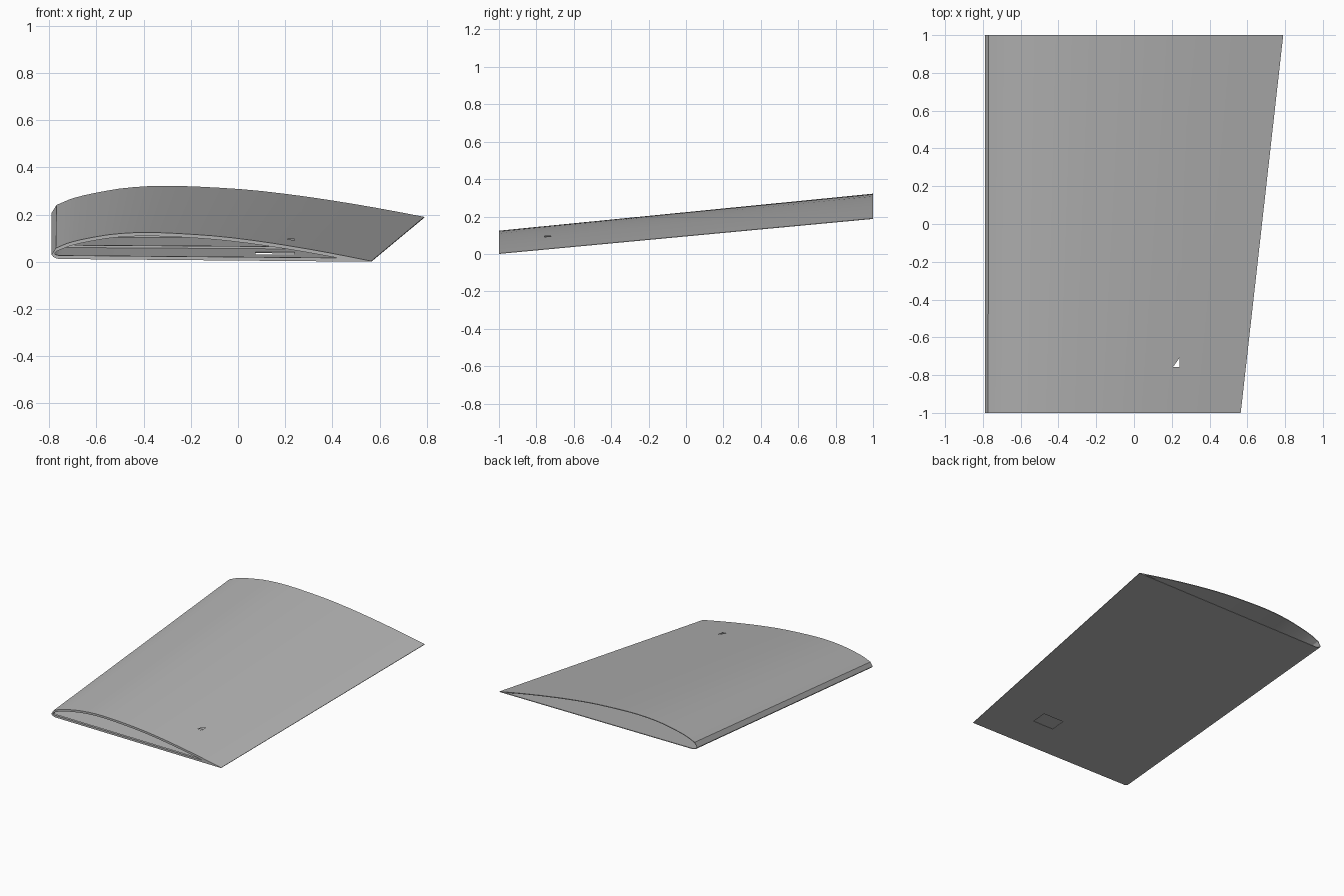
import bpy, bmesh, math

if "Cube" in bpy.data.objects:
    bpy.data.objects.remove(bpy.data.objects["Cube"])

grey = bpy.data.materials.new("plain_grey")
grey.diffuse_color = (0.45, 0.45, 0.45, 1)
grey.use_nodes = True
grey.node_tree.nodes["Principled BSDF"].inputs["Base Color"].default_value = grey.diffuse_color

# Aerofoil outline as fractions of the chord
UPPER = [(0.013, 0.034), (0.057, 0.052), (0.12, 0.067), (0.2, 0.080), (0.31, 0.0855),
         (0.5, 0.077), (0.626, 0.064), (0.753, 0.046), (0.88, 0.0247), (1, 0.002)]
LOWER = [(0, 0.013), (0.006, 0.005), (0.02, 0), (1, 0)]


def slope(pts, i):
    a, b = pts[max(i - 1, 0)], pts[min(i + 1, len(pts) - 1)]
    return (b[1] - a[1]) / (b[0] - a[0])


def upper(f):
    if f <= 0.013:
        return 0.013 + f / 0.013 * 0.021
    i = max(k for k in range(len(UPPER) - 1) if UPPER[k][0] <= f)
    (x0, z0), (x1, z1) = UPPER[i], UPPER[i + 1]
    h = x1 - x0
    t = (f - x0) / h
    return ((2*t**3 - 3*t**2 + 1) * z0 + (t**3 - 2*t**2 + t) * h * slope(UPPER, i)
            + (3*t**2 - 2*t**3) * z1 + (t**3 - t**2) * h * slope(UPPER, i + 1))


def lower(f):
    for (x0, z0), (x1, z1) in zip(LOWER, LOWER[1:]):
        if f <= x1:
            return z0 + (z1 - z0) * (f - x0) / (x1 - x0)
    return 0


# Place a chord fraction and height at span position y: taper, dihedral and twist
def place(f, h, y):
    u = (y + 1) / 2
    chord = 1.355 + 0.225 * u
    return (-0.79 + f * chord, y, 0.187 * u + 0.012 * (1 - u) * (1 - f) + h * chord)


STEPS = [0, 0.005, 0.013] + [0.013 + 0.987 * (1 - math.cos(math.pi / 2 * k / 24))
                             for k in range(1, 25)]


# Closed section loop, shrunk inward by the given distance
def section(y, inset):
    t = inset / (1.355 + 0.225 * (y + 1) / 2)
    end = 1.0
    if t > 0:
        lo, hi = 0.3, 1.0
        for _ in range(30):
            mid = (lo + hi) / 2
            if upper(mid) - lower(mid) > 2 * t:
                lo = mid
            else:
                hi = mid
        end = lo
    fs = [t + (end - t) * s for s in STEPS]
    return ([place(f, upper(f) - t, y) for f in fs]
            + [place(f, lower(f) + t, y) for f in reversed(fs)])


# Hollow tube between two span positions
def tube(name, y0, y1, outer, inner):
    bm = bmesh.new()
    loops = [[bm.verts.new(p) for p in section(y, d)]
             for y, d in ((y0, outer), (y1, outer), (y1, inner), (y0, inner))]
    n = len(loops[0])
    for k in range(4):
        a, b = loops[k], loops[(k + 1) % 4]
        for i in range(n):
            j = (i + 1) % n
            bm.faces.new((a[i], a[j], b[j], b[i]))
    bmesh.ops.remove_doubles(bm, verts=bm.verts, dist=1e-5)
    bmesh.ops.recalc_face_normals(bm, faces=bm.faces)
    mesh = bpy.data.meshes.new(name)
    bm.to_mesh(mesh)
    bm.free()
    mesh.materials.append(grey)
    ob = bpy.data.objects.new(name, mesh)
    bpy.context.collection.objects.link(ob)
    return ob


def activate(ob):
    bpy.ops.object.select_all(action='DESELECT')
    ob.select_set(True)
    bpy.context.view_layer.objects.active = ob


# Skin
skin = tube("wing_skin", -1, 1, 0, 0.005)

# Servo bay cut up through the lower skin, just nicking the upper skin
x0, x1, ya, yb = 0.075, 0.24, -0.757, -0.65
u = (-0.71 + 1) / 2
f = (x1 + 0.79) / (1.355 + 0.225 * u)
top = place(f, upper(f), -0.71)[2]
bpy.ops.mesh.primitive_cube_add(size=1, location=((x0 + x1) / 2, (ya + yb) / 2, (top - 0.1) / 2))
cutter = bpy.context.object
cutter.name = "bay_cutter"
cutter.scale = (x1 - x0, yb - ya, top + 0.1)
cutter.hide_render = True
cutter.data.materials.append(grey)
cut = skin.modifiers.new("bay", 'BOOLEAN')
cut.operation = 'DIFFERENCE'
cut.solver = 'EXACT'
cut.object = cutter
activate(skin)
bpy.ops.object.modifier_apply(modifier=cut.name)
bpy.data.objects.remove(cutter)

# Open ribs
parts = [skin]
for i, y in enumerate((-1, -0.5, 0, 0.5)):
    parts.append(tube(f"rib_{i + 1}", y, y + 0.015, 0.002, 0.015))

for ob in parts:
    activate(ob)
    bpy.ops.object.shade_smooth_by_angle(angle=math.radians(25))
